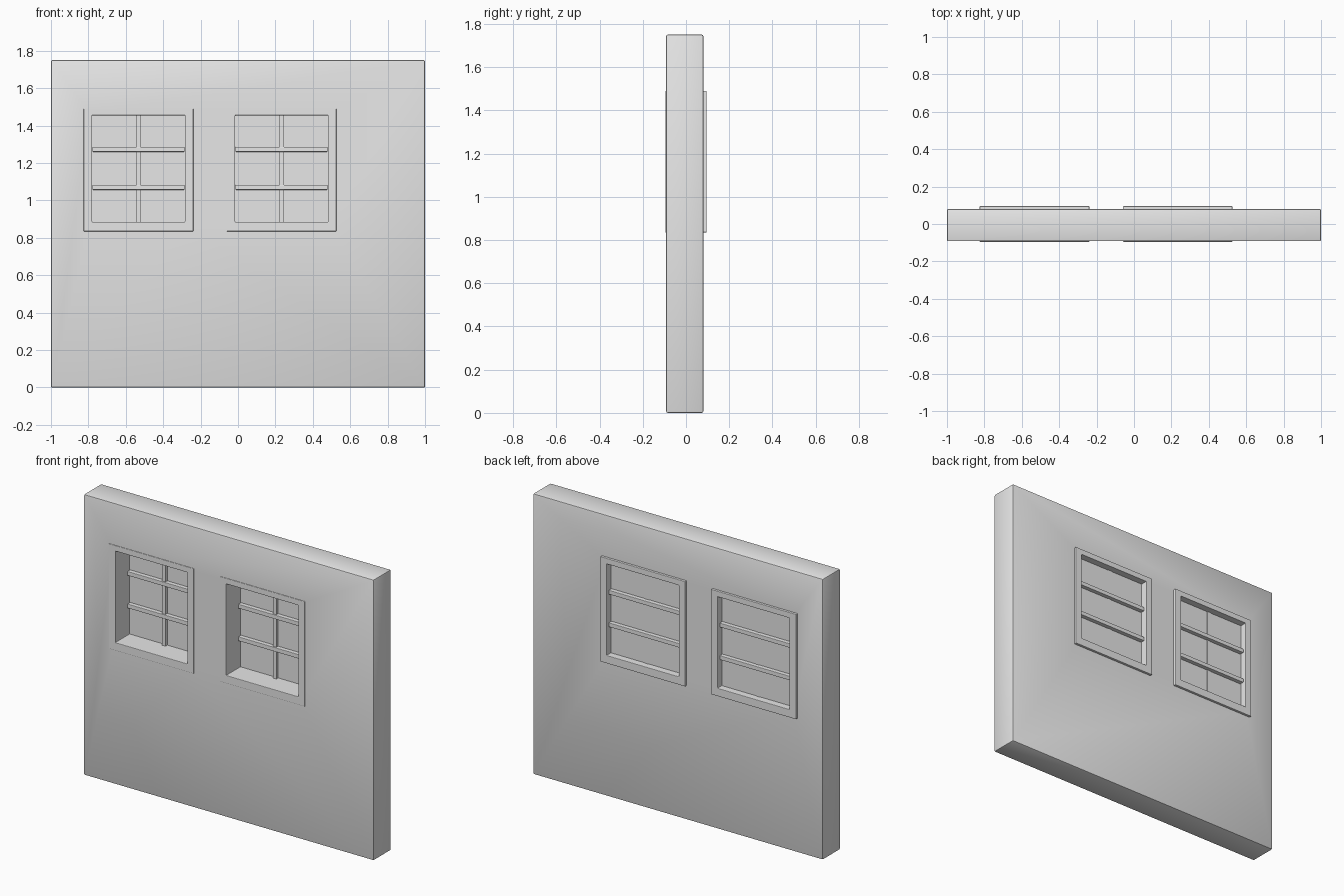
import bpy
import bmesh
from mathutils import Vector

default = bpy.data.objects.get("Cube")
if default:
    bpy.data.objects.remove(default, do_unlink=True)

# One plain colour for everything
grey = bpy.data.materials.new("plain_grey")
grey.use_nodes = True
colour = (0.8, 0.8, 0.8, 1)
grey.diffuse_color = colour
grey.node_tree.nodes["Principled BSDF"].inputs["Base Color"].default_value = colour


def finish(name, bm, bevel=0.0):
    bmesh.ops.recalc_face_normals(bm, faces=bm.faces)
    mesh = bpy.data.meshes.new(name)
    bm.to_mesh(mesh)
    bm.free()
    mesh.materials.append(grey)
    obj = bpy.data.objects.new(name, mesh)
    bpy.context.collection.objects.link(obj)
    if bevel:
        mod = obj.modifiers.new("soft_edges", 'BEVEL')
        mod.width = bevel
        mod.segments = 2
    return obj


def box(name, x, y, z, bevel=0.0):
    """Box from (min, max) pairs on each axis."""
    bm = bmesh.new()
    bmesh.ops.create_cube(bm, size=1)
    lo, hi = (Vector(p) for p in zip(x, y, z))
    for v in bm.verts:
        v.co = (lo + hi) / 2 + v.co * (hi - lo)
    return finish(name, bm, bevel)


def frame(name, outer, inner, y, bevel):
    """Rectangular ring; outer and inner are (x0, x1, z0, z1)."""
    bm = bmesh.new()
    loops = []
    for (x0, x1, z0, z1), depth in ((outer, y[0]), (outer, y[1]),
                                    (inner, y[1]), (inner, y[0])):
        corners = ((x0, z0), (x1, z0), (x1, z1), (x0, z1))
        loops.append([bm.verts.new((a, depth, b)) for a, b in corners])
    for i in range(4):
        a, b = loops[i], loops[(i + 1) % 4]
        for j in range(4):
            k = (j + 1) % 4
            bm.faces.new((a[j], a[k], b[k], b[j]))
    return finish(name, bm, bevel)


# Wall slab
wall = box("wall", (-1, 1), (-0.092, 0.08), (0, 1.75), 0.007)

# Two matching windows, each set into its own opening
for side, cx in (("right", -0.532), ("left", 0.233)):
    cutter = box(side + "_opening", (cx - 0.265, cx + 0.265), (-0.3, 0.3), (0.865, 1.47))
    cutter.hide_render = True
    cut = wall.modifiers.new(side + "_opening", 'BOOLEAN')
    cut.operation = 'DIFFERENCE'
    cut.solver = 'EXACT'
    cut.object = cutter
    bpy.context.view_layer.objects.active = wall
    for mod in list(wall.modifiers):
        bpy.ops.object.modifier_apply(modifier=mod.name)
    bpy.data.objects.remove(cutter, do_unlink=True)

    frame(side + "_window_frame", (cx - 0.293, cx + 0.293, 0.835, 1.49),
          (cx - 0.248, cx + 0.248, 0.885, 1.455), (-0.095, 0.095), 0.003)
    box(side + "_window_pane", (cx - 0.255, cx + 0.255), (0.046, 0.052), (0.88, 1.46))
    box(side + "_upright_bar", (cx - 0.012, cx + 0.012), (0.028, 0.055), (0.88, 1.46))
    for level, z in (("lower", 1.07), ("upper", 1.273)):
        box(f"{side}_{level}_crossbar", (cx - 0.246, cx + 0.246),
            (0.02, 0.078), (z - 0.013, z + 0.013), 0.003)

# Smooth shading with crisp edges on the slab
bpy.ops.object.select_all(action='DESELECT')
wall.select_set(True)
bpy.context.view_layer.objects.active = wall
bpy.ops.object.shade_smooth_by_angle()
